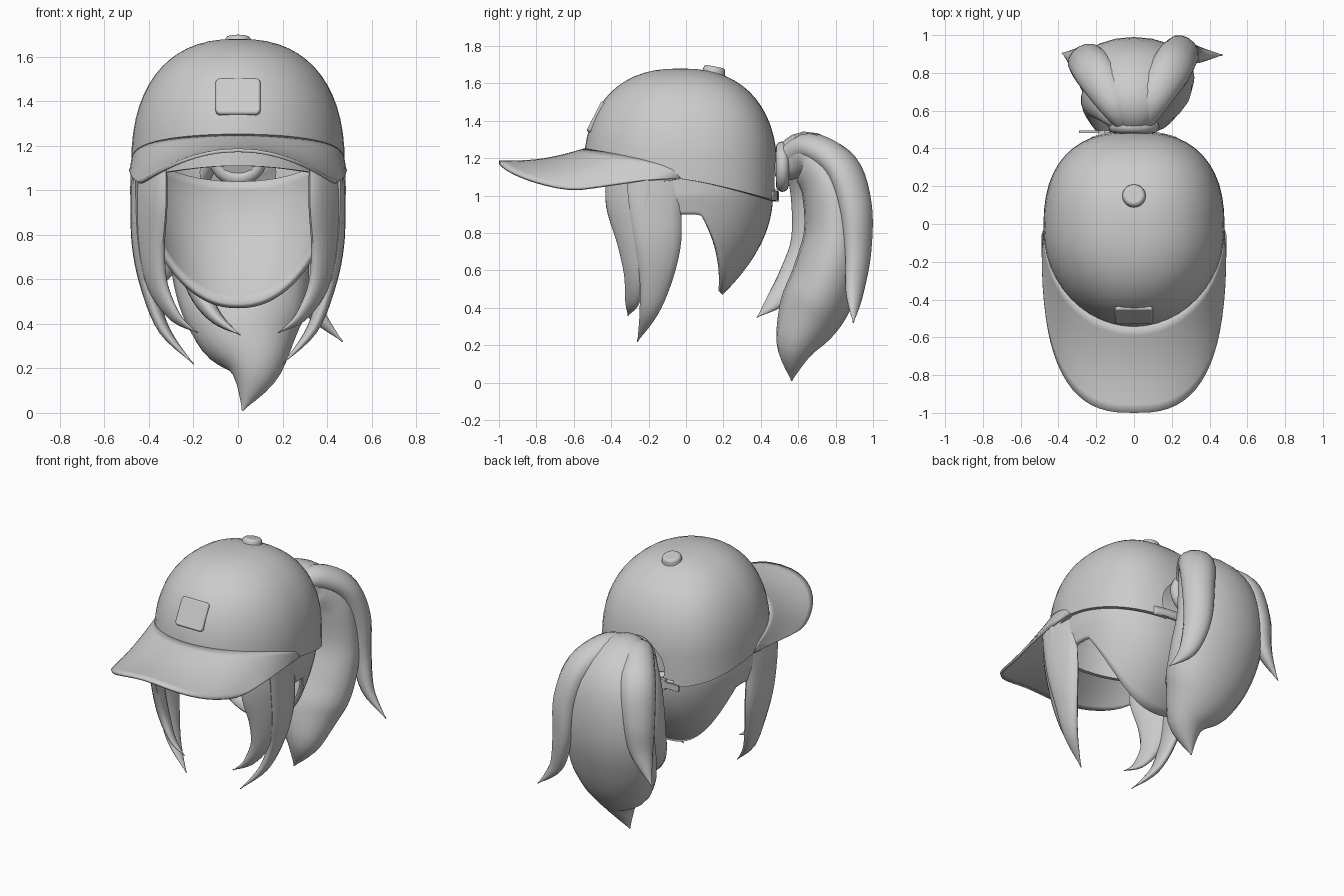
import bpy, bmesh, math
from mathutils import Vector, Matrix

if "Cube" in bpy.data.objects:
    bpy.data.objects.remove(bpy.data.objects["Cube"])

grey = bpy.data.materials.new("plain_grey")
grey.use_nodes = True
grey.diffuse_color = (0.6, 0.6, 0.6, 1)
grey.node_tree.nodes["Principled BSDF"].inputs["Base Color"].default_value = (0.6, 0.6, 0.6, 1)


def activate(ob):
    bpy.ops.object.select_all(action='DESELECT')
    ob.select_set(True)
    bpy.context.view_layer.objects.active = ob


def finish(bm, name, angle=40):
    bmesh.ops.remove_doubles(bm, verts=bm.verts, dist=0.0005)
    bmesh.ops.recalc_face_normals(bm, faces=bm.faces)
    me = bpy.data.meshes.new(name)
    bm.to_mesh(me)
    bm.free()
    ob = bpy.data.objects.new(name, me)
    bpy.context.collection.objects.link(ob)
    me.materials.append(grey)
    activate(ob)
    bpy.ops.object.shade_smooth_by_angle(angle=math.radians(angle))
    return ob


def grid(bm, rows, wrap=False):
    """Skin a list of equal-length point rows."""
    vs = [[bm.verts.new(p) for p in r] for r in rows]
    n = len(rows[0])
    for a, b in zip(vs, vs[1:]):
        for i in range(n if wrap else n - 1):
            j = (i + 1) % n
            bm.faces.new((a[i], a[j], b[j], b[i]))
    return vs


def sheet(name, rows, thick, wrap=False, offset=-1):
    bm = bmesh.new()
    grid(bm, rows, wrap)
    ob = finish(bm, name)
    mod = ob.modifiers.new("thickness", 'SOLIDIFY')
    mod.thickness = thick
    mod.offset = offset
    return ob


def spline(pts, steps=5):
    """Smooth curve through stations of any dimension."""
    p = [pts[0]] + pts + [pts[-1]]
    out = []
    for a, b, c, d in zip(p, p[1:], p[2:], p[3:]):
        for k in range(steps):
            t = k / steps
            out.append([0.5 * (2 * q + (r - o) * t + (2 * o - 5 * q + 4 * r - s) * t * t
                        + (3 * q - o - 3 * r + s) * t ** 3) for o, q, r, s in zip(a, b, c, d)])
    return out + [list(pts[-1])]


def strand(name, stations, across, mirror=False, sides=14):
    """Tapered lock of hair; stations are x, y, z, half width, half thickness."""
    st = spline(stations)
    pos = [Vector(s[:3]) for s in st]
    rows = []
    for i, s in enumerate(st):
        tan = (pos[min(i + 1, len(st) - 1)] - pos[max(i - 1, 0)]).normalized()
        w = Vector(across)
        w = (w - tan * w.dot(tan)).normalized()
        nor = tan.cross(w)
        ring = [2 * math.pi * k / sides for k in range(sides)]
        rows.append([pos[i] + w * max(s[3], .003) * math.cos(a) + nor * max(s[4], .003) * math.sin(a)
                     for a in ring])
    for sx, side in ((1, "left_"), (-1, "right_")) if mirror else ((1, ""),):
        bm = bmesh.new()
        vs = grid(bm, [[Vector((v.x * sx, v.y, v.z)) for v in r] for r in rows], True)
        bm.faces.new(vs[0])
        bm.faces.new(vs[-1])
        finish(bm, side + name, 60)


def power(v, e):
    return math.copysign(abs(v) ** e, v)


# Cap crown: rounded dome, squarer behind, with a rim that dips to the back
E = 2 / 2.4


def rim(a):
    c = math.cos(a)          # 1 at the front, -1 at the back
    return 1.09 - 0.1 * c + 0.12 * c * c if c > 0 else 1.09 + 0.12 * c


def wall(a, k=1):
    e = 1 if math.cos(a) > 0 else 0.8
    return 0.48 * k * power(math.sin(a), e), -0.03 - 0.52 * k * power(math.cos(a), e)


angles = [2 * math.pi * i / 48 for i in range(48)]
rows = [[(*wall(a), rim(a)) for a in angles]]
for i in range(1, 16):
    q = math.pi / 2 * i / 15
    k, u = max(math.cos(q), 0) ** E, math.sin(q) ** E
    rows.append([(*wall(a, k), max(1.1 + 0.58 * u, rim(a) + 0.012 * i) if i < 15 else 1.68)
                 for a in angles])
crown = sheet("cap_crown", rows, 0.025, True)

# Arched opening at the back of the crown
bpy.ops.mesh.primitive_cylinder_add(vertices=32, radius=0.17, depth=0.3, location=(0, 0.5, 1.08),
                                    rotation=(math.pi / 2, 0, 0))
cutter = bpy.context.object
cutter.name = "opening_cutter"
cutter.hide_render = True
cut = crown.modifiers.new("opening", 'BOOLEAN')
cut.operation = 'DIFFERENCE'
cut.object = cutter
activate(crown)
for mod in list(crown.modifiers):
    bpy.ops.object.modifier_apply(modifier=mod.name)
bpy.data.objects.remove(cutter)
bpy.ops.object.shade_smooth_by_angle(angle=math.radians(40))

# Curved brim flaring from the crown's front wall to a rounded outline
rows = []
for j in range(11):
    v = j / 10
    row = []
    for i in range(37):
        a = math.pi / 2 * (i / 18 - 1)
        s, c = math.sin(a), max(math.cos(a), 0)
        rx, ry = wall(a, 0.985)
        rz = 1.095 + 0.15 * c ** 0.5
        ox = 0.482 * power(s, 0.72)
        oy = -0.06 - 0.94 * c ** 0.72
        back = min(max((oy + 0.65) / 0.5, 0), 1)
        oz = 1.18 - 0.158 * min(1, (ox / 0.45) ** 2) + 0.07 * back
        sag = 0.022 * math.sin(math.pi * v) * c
        row.append((rx + (ox - rx) * v, ry + (oy - ry) * v, rz + (oz - rz) * v - sag))
    rows.append(row)
sheet("cap_brim", rows, 0.016, offset=0)

# Button on top
bm = bmesh.new()
bmesh.ops.create_cone(bm, cap_ends=True, segments=20, radius1=0.066, radius2=0.056, depth=0.05,
                      matrix=Matrix.Translation((0, 0.15, 1.666)) @ Matrix.Rotation(-0.2, 4, 'X'))
button = finish(bm, "cap_button")
bev = button.modifiers.new("soft_edge", 'BEVEL')
bev.width, bev.segments = 0.014, 3

# Front badge, a tilted rounded plate
bm = bmesh.new()
bmesh.ops.create_cube(bm, size=1, matrix=Matrix.Diagonal((0.2, 0.05, 0.18, 1)))
upright = [e for e in bm.edges if abs(e.verts[0].co.y - e.verts[1].co.y) > 0.01]
bmesh.ops.bevel(bm, geom=upright, offset=0.02, segments=3, affect='EDGES', profile=0.5)
bmesh.ops.transform(bm, verts=bm.verts,
                    matrix=Matrix.Translation((0, -0.47, 1.415)) @ Matrix.Rotation(-0.47, 4, 'X'))
badge = finish(bm, "front_badge")
bev = badge.modifiers.new("soft_edge", 'BEVEL')
bev.width, bev.segments = 0.008, 2

# Strap under the opening, its loose end and buckle
rows = [[(*wall(math.pi + 0.4 * (i / 8 - 1), 1.005), z) for i in range(17)] for z in (0.975, 1.025)]
sheet("back_strap", rows, 0.022)


def block(name, loc, size, turn=0):
    bm = bmesh.new()
    bmesh.ops.create_cube(bm, size=1, matrix=Matrix.Translation(loc)
                          @ Matrix.Rotation(turn, 4, 'Z') @ Matrix.Diagonal((*size, 1)))
    finish(bm, name)


block("strap_end", (-0.21, 0.488, 1.0), (0.16, 0.012, 0.04))
block("strap_buckle", (-0.17, 0.478, 1.0), (0.035, 0.035, 0.065), 0.15)

# Back hair: a shell around the nape, tapering to a point
rows = []
for j in range(15):
    row = []
    for i in range(57):
        p = math.radians(125) * (i / 28 - 1)
        low = min(0.9, 0.47 + 0.43 * (abs(p) / math.radians(81)) ** 2)
        top = 1.15 - 0.11 * max(0, math.cos(p)) ** 2
        z = top + (low - top) * j / 14
        d = max(0, (1.0 - z) / 0.53)
        row.append((0.458 * power(math.sin(p), 0.9) * (1 - 0.25 * d),
                    0.465 * power(math.cos(p), 0.9) - 0.27 * d ** 2, z))
    rows.append(row)
sheet("back_hair", rows, 0.03)

# Side locks framing the face
strand("front_side_lock", [(.40, -.31, 1.1, .14, .035), (.40, -.31, .95, .14, .04), (.395, -.28, .75, .105, .04),
                           (.36, -.27, .57, .07, .035), (.28, -.29, .43, .04, .02), (.18, -.31, .36, 0, 0)],
       (-.55, -.85, 0), True)
strand("rear_side_lock", [(.445, -.17, 1.1, .15, .025), (.445, -.165, .95, .14, .035), (.435, -.15, .75, .125, .04),
                          (.40, -.16, .56, .09, .035), (.33, -.2, .37, .05, .025), (.2, -.26, .22, 0, 0)],
       (.1, -1, 0), True)

# Hair tie
bpy.ops.mesh.primitive_torus_add(major_segments=32, minor_segments=12, major_radius=0.1, minor_radius=0.035,
                                 location=(0, 0.515, 1.155), rotation=(math.pi / 2, 0, 0))
tie = bpy.context.object
tie.name = "hair_tie"
tie.data.materials.append(grey)
bpy.ops.object.shade_smooth_by_angle(angle=math.radians(60))

# Ponytail: a broad body with three loose strands
strand("ponytail_body", [(0, .46, 1.15, .09, .09), (0, .54, 1.18, .1, .1), (0, .65, 1.21, .19, .135),
                         (0, .78, 1.06, .28, .17), (0, .81, .8, .31, .18), (.02, .75, .56, .3, .185),
                         (.045, .665, .37, .245, .175), (.075, .585, .19, .12, .105), (.02, .565, .01, 0, 0)],
       (1, 0, 0), sides=20)
strand("back_left_strand", [(.04, .52, 1.2, .05, .05), (.1, .66, 1.26, .09, .075), (.2, .83, 1.16, .11, .08),
                            (.25, .905, .95, .1, .08), (.27, .92, .7, .085, .06), (.33, .9, .48, .055, .04),
                            (.47, .895, .32, 0, 0)], (.75, -.65, 0))
strand("back_right_strand", [(-.04, .52, 1.2, .05, .05), (-.1, .64, 1.25, .09, .075), (-.21, .81, 1.14, .11, .08),
                             (-.26, .87, .93, .1, .07), (-.29, .88, .72, .07, .05), (-.38, .905, .53, 0, 0)],
       (.75, .65, 0))
strand("inner_right_strand", [(-.04, .52, 1.17, .05, .05), (-.12, .6, 1.17, .08, .06), (-.2, .66, 1.0, .1, .06),
                              (-.22, .65, .75, .09, .06), (-.18, .57, .56, .08, .05), (-.1, .47, .43, .05, .03),
                              (.01, .38, .35, 0, 0)], (0, 1, 0))
